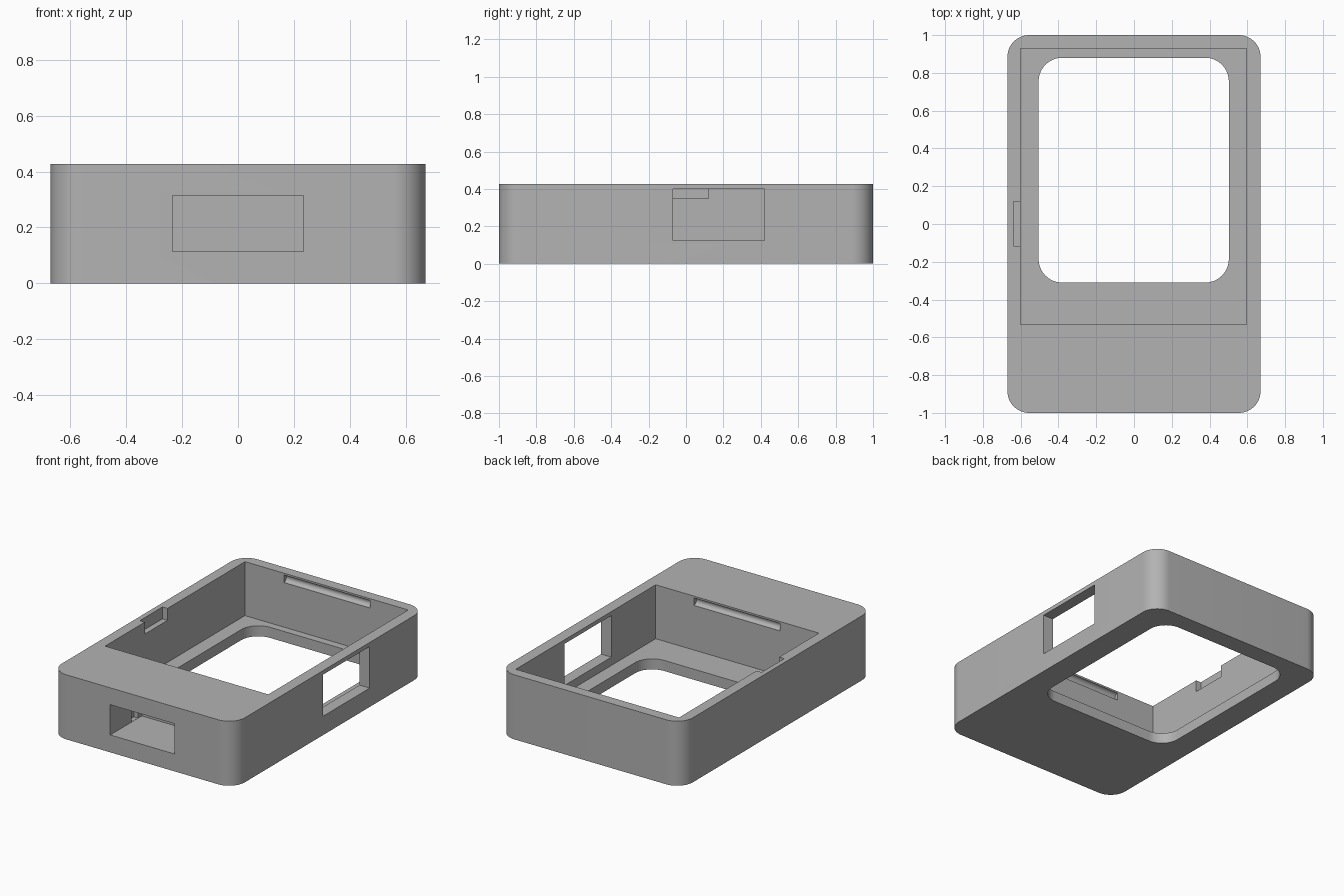
import bpy
import bmesh
import math

cube = bpy.data.objects.get("Cube")
if cube:
    bpy.data.objects.remove(cube, do_unlink=True)

grey = bpy.data.materials.new("plain grey")
grey.use_nodes = True
colour = (0.45, 0.45, 0.45, 1)
grey.diffuse_color = colour
grey.node_tree.nodes["Principled BSDF"].inputs["Base Color"].default_value = colour


def block(name, x, y, z, radius=0):
    """Box between (low, high) spans, with optional rounded upright edges."""
    bm = bmesh.new()
    bmesh.ops.create_cube(bm, size=1)
    for v in bm.verts:
        v.co = [s[0] if c < 0 else s[1] for c, s in zip(v.co, (x, y, z))]
    if radius:
        upright = [e for e in bm.edges if abs(e.verts[0].co.z - e.verts[1].co.z) > 0.01]
        bmesh.ops.bevel(bm, geom=upright, offset=radius, segments=16,
                        profile=0.5, affect='EDGES')
    mesh = bpy.data.meshes.new(name)
    bm.to_mesh(mesh)
    bm.free()
    obj = bpy.data.objects.new(name, mesh)
    bpy.context.collection.objects.link(obj)
    mesh.materials.append(grey)
    return obj


def groove(name, y, z, radius, length):
    """Round bar along x, for cutting a catch groove."""
    bpy.ops.mesh.primitive_cylinder_add(vertices=32, radius=radius, depth=length,
                                        location=(0, y, z), rotation=(0, math.pi / 2, 0))
    obj = bpy.context.object
    obj.name = name
    obj.data.materials.append(grey)
    return obj


# Outer shell
case = block("case", (-0.67, 0.67), (-1, 1), (0, 0.427), 0.115)

cutters = [
    # Main compartment, open at the top
    block("compartment", (-0.6, 0.595), (-0.533, 0.93), (0.07, 0.6)),
    # Rounded opening through the floor
    block("floor_opening", (-0.505, 0.502), (-0.31, 0.88), (-0.1, 0.2), 0.125),
    # Opening through the left wall
    block("side_opening", (0.5, 0.8), (-0.07, 0.42), (0.125, 0.4)),
    # Notch in the rim of the right wall
    block("rim_notch", (-0.637, -0.5), (-0.117, 0.12), (0.348, 0.6)),
    # Blind socket in the front, with a recess on each side
    block("front_socket", (-0.235, 0.235), (-1.2, -0.67), (0.115, 0.315)),
    block("socket_recess", (-0.265, 0.265), (-0.78, -0.71), (0.116, 0.314)),
    # Catch grooves below the rim
    groove("back_groove", 0.93, 0.39, 0.025, 0.63),
    groove("front_groove", -0.533, 0.39, 0.025, 0.63),
]

# Cut every opening, then discard the cutters
for cutter in cutters:
    cutter.hide_render = True
    mod = case.modifiers.new(cutter.name, 'BOOLEAN')
    mod.operation = 'DIFFERENCE'
    mod.solver = 'EXACT'
    mod.object = cutter
bpy.ops.object.select_all(action='DESELECT')
bpy.context.view_layer.objects.active = case
case.select_set(True)
for mod in list(case.modifiers):
    bpy.ops.object.modifier_apply(modifier=mod.name)
for cutter in cutters:
    bpy.data.objects.remove(cutter, do_unlink=True)

bpy.ops.object.shade_smooth_by_angle(angle=math.radians(30))
